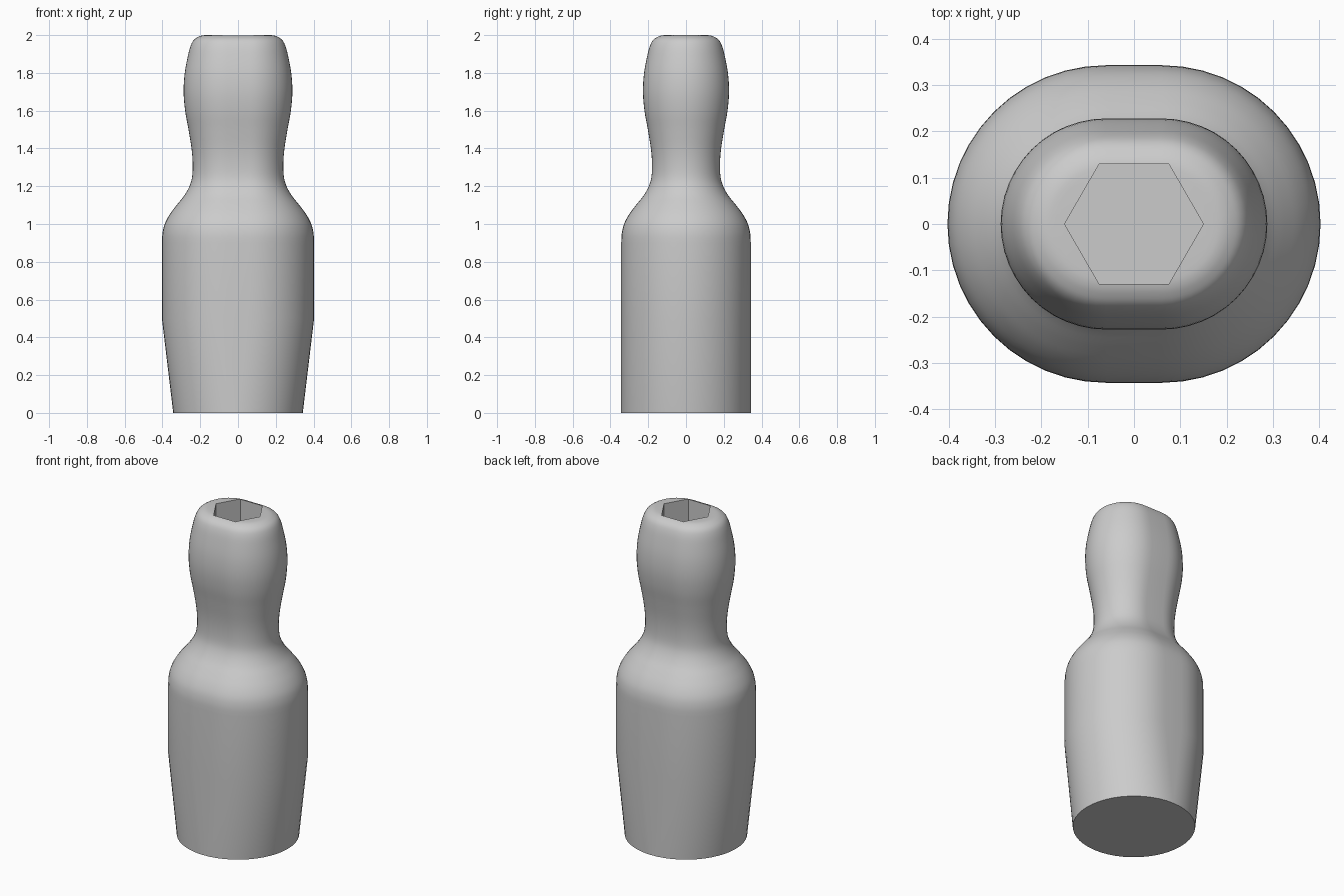
import bpy, bmesh, math
from mathutils import Vector

cube = bpy.data.objects.get("Cube")
if cube:
    bpy.data.objects.remove(cube, do_unlink=True)

grey = bpy.data.materials.new("plain grey")
grey.use_nodes = True
colour = (0.6, 0.6, 0.6, 1)
grey.diffuse_color = colour
grey.node_tree.nodes["Principled BSDF"].inputs["Base Color"].default_value = colour

FLAT = 0.06      # half length of the straight front and back sides
ARC = 24         # steps around each rounded end


def add_object(name, bm):
    bmesh.ops.recalc_face_normals(bm, faces=bm.faces)
    mesh = bpy.data.meshes.new(name)
    bm.to_mesh(mesh)
    bm.free()
    mesh.materials.append(grey)
    obj = bpy.data.objects.new(name, mesh)
    bpy.context.collection.objects.link(obj)
    return obj


def smooth_profile(points, steps=4):
    """Catmull-Rom curve through the (radius, height) points."""
    p = [Vector(q) for q in points]
    p = [p[0]] + p + [p[-1]]
    out = []
    for a, b, c, d in zip(p, p[1:], p[2:], p[3:]):
        for i in range(steps):
            t = i / steps
            out.append(0.5 * (2 * b + (c - a) * t + (2 * a - 5 * b + 4 * c - d) * t ** 2
                              + (3 * b - a - 3 * c + d) * t ** 3))
    return out + [p[-1]]


def oblong_ring(bm, radius, z, flat):
    """Rounded ends joined by straight sides; a circle when flat is zero."""
    ring = []
    for side in (1, -1):
        for i in range(ARC + 1):
            a = math.pi * (i / ARC - 0.5)
            ring.append(bm.verts.new((side * (flat + radius * math.cos(a)),
                                      side * radius * math.sin(a), z)))
    return ring


# Body: round foot widening to an oblong barrel, shoulder, neck and rounded head
upper = [(0.343, 0.9), (0.34, 0.95), (0.328, 1.0), (0.302, 1.05), (0.265, 1.1),
         (0.225, 1.15), (0.197, 1.2), (0.183, 1.25), (0.18, 1.32), (0.186, 1.4),
         (0.202, 1.5), (0.22, 1.6), (0.228, 1.7), (0.222, 1.8), (0.203, 1.9),
         (0.188, 1.95), (0.172, 1.976), (0.15, 1.991), (0.13, 1.998), (0.11, 2.0)]
sections = [(0.343, 0, 0), (0.343, 0.5, FLAT)]
sections += [(r, z, FLAT) for r, z in smooth_profile(upper)]

bm = bmesh.new()
rings = [oblong_ring(bm, *s) for s in sections]
for low, high in zip(rings, rings[1:]):
    for i in range(len(low)):
        j = (i + 1) % len(low)
        bm.faces.new((low[i], low[j], high[j], high[i]))
bm.faces.new(rings[0][::-1])
bm.faces.new(rings[-1])
bmesh.ops.remove_doubles(bm, verts=bm.verts, dist=0.00001)
body = add_object("body", bm)

# Hexagonal socket sunk into the head
bm = bmesh.new()
bmesh.ops.create_cone(bm, cap_ends=True, segments=6, radius1=0.15, radius2=0.15, depth=0.8)
for v in bm.verts:
    a = math.radians(60 * round(math.degrees(math.atan2(v.co.y, v.co.x)) / 60 - 0.01))
    v.co.z += 2.0
cutter = add_object("socket_cutter", bm)
# Point two corners along x
corner = cutter.data.vertices[0].co
turn = math.atan2(corner.y, corner.x)
for v in cutter.data.vertices:
    a = math.atan2(v.co.y, v.co.x) - turn
    v.co.x, v.co.y = 0.15 * math.cos(a), 0.15 * math.sin(a)
cutter.hide_render = True

cut = body.modifiers.new("socket", "BOOLEAN")
cut.operation = "DIFFERENCE"
cut.solver = "EXACT"
cut.object = cutter
bpy.ops.object.select_all(action="DESELECT")
body.select_set(True)
bpy.context.view_layer.objects.active = body
bpy.ops.object.modifier_apply(modifier=cut.name)
bpy.data.objects.remove(cutter, do_unlink=True)
bpy.ops.object.shade_smooth_by_angle(angle=math.radians(30))
